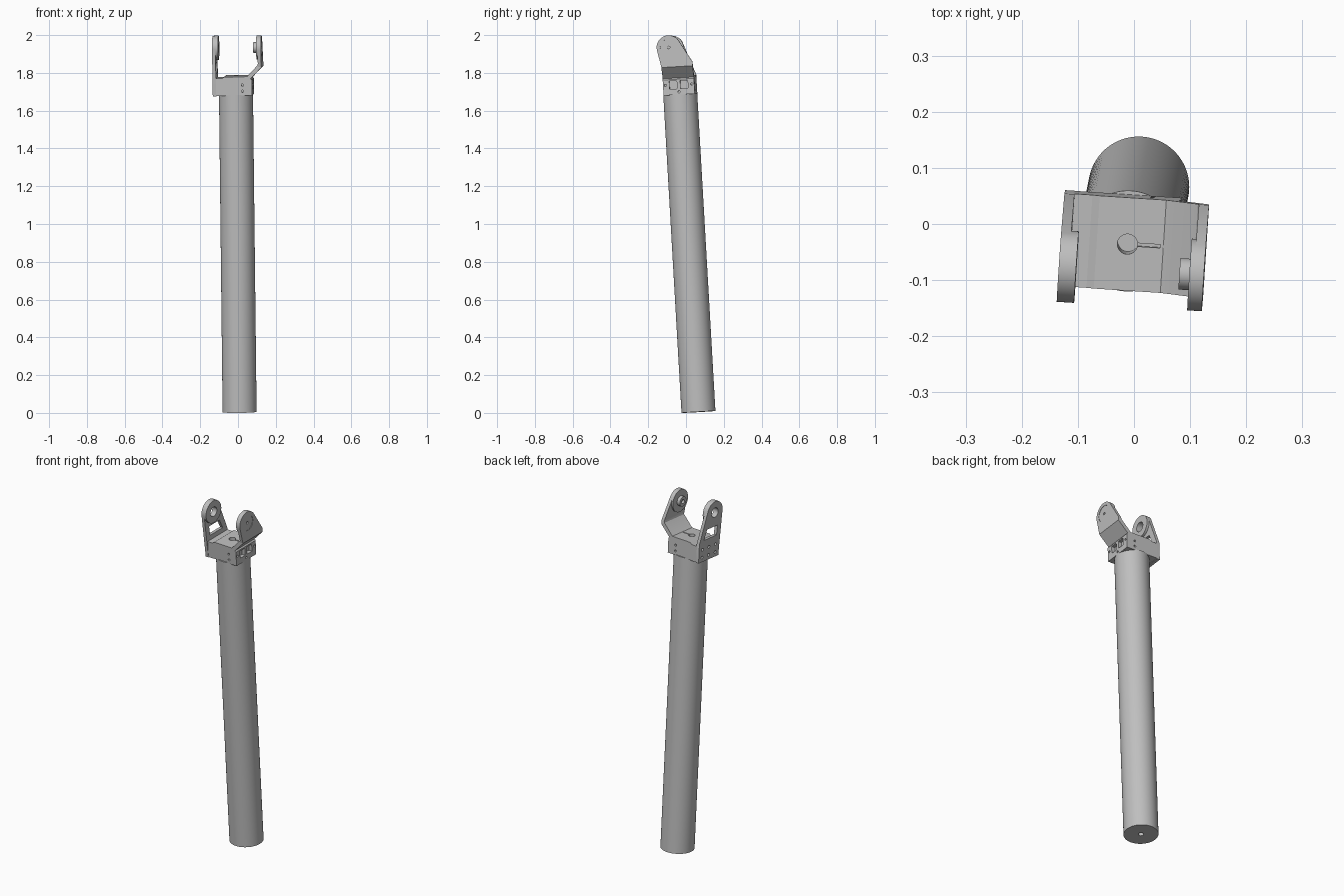
import bpy, bmesh, math
from mathutils import Matrix, Vector
from mathutils.geometry import convex_hull_2d

if "Cube" in bpy.data.objects:
    bpy.data.objects.remove(bpy.data.objects["Cube"])

metal = bpy.data.materials.new("grey_metal")
metal.use_nodes = True
metal.diffuse_color = (0.52, 0.52, 0.52, 1)
metal.node_tree.nodes["Principled BSDF"].inputs["Base Color"].default_value = (0.52, 0.52, 0.52, 1)

# Leaning frame: the tube axis is local z, turned slightly about itself
w = Vector((-0.0113, -0.0573, 1)).normalized()
u = Vector((1, -0.065, 0))
u = (u - w * u.dot(w)).normalized()
v = w.cross(u)
FRAME = Matrix.Translation((0.0085, 0.066, 0.005)) @ Matrix((u, v, w)).transposed().to_4x4()


def prism(name, pts, axis, lo, hi):
    """Extrude a flat outline along a local axis; pts are the other two coordinates in order."""
    bm = bmesh.new()

    def place(p, t):
        c = list(p)
        c.insert("xyz".index(axis), t)
        return bm.verts.new(c)
    a = [place(p, lo) for p in pts]
    b = [place(p, hi) for p in pts]
    bm.faces.new(a)
    bm.faces.new(b[::-1])
    n = len(pts)
    for i in range(n):
        j = (i + 1) % n
        bm.faces.new((a[j], a[i], b[i], b[j]))
    bmesh.ops.recalc_face_normals(bm, faces=bm.faces)
    mesh = bpy.data.meshes.new(name)
    bm.to_mesh(mesh)
    bm.free()
    obj = bpy.data.objects.new(name, mesh)
    bpy.context.collection.objects.link(obj)
    mesh.materials.append(metal)
    obj.matrix_world = FRAME
    return obj


def circle(cx, cy, r, n=48):
    return [(cx + r * math.cos(math.tau * i / n), cy + r * math.sin(math.tau * i / n)) for i in range(n)]


def rect(cx, cy, sx, sy):
    return [(cx + i * sx / 2, cy + j * sy / 2) for i, j in ((-1, -1), (1, -1), (1, 1), (-1, 1))]


def hull(pts):
    return [pts[i] for i in convex_hull_2d([Vector(p) for p in pts])]


def hole(axis, cx, cy, r, lo, hi, n=24):
    return prism("cutter", circle(cx, cy, r, n), axis, lo, hi)


def finish(obj, cutters=()):
    """Cut holes one by one, then smooth the round walls."""
    bpy.ops.object.select_all(action='DESELECT')
    obj.select_set(True)
    bpy.context.view_layer.objects.active = obj
    for c in cutters:
        c.hide_render = True
        mod = obj.modifiers.new("cut", 'BOOLEAN')
        mod.operation, mod.solver, mod.object = 'DIFFERENCE', 'EXACT', c
        bpy.ops.object.modifier_apply(modifier=mod.name)
        bpy.data.objects.remove(c)
    bpy.ops.object.shade_smooth_by_angle(angle=math.radians(30))


HALF = 0.083               # half depth of the bracket
HY, HZ, HR = -0.038, 1.934, 0.064   # fork eye centre and radius
OUT_L, OUT_R = -0.118, 0.141
BASE, TOP = 1.682, 1.782

# Long tube with a centre hole in its lower end
tube = prism("tube", circle(0, 0, 0.09, 96), 'z', 0, 1.686)
finish(tube, [hole('z', 0, 0, 0.014, -0.02, 0.12)])

# Bracket body between the two arms
body = prism("bracket_body", [(-0.102, BASE), (0.09, BASE), (0.09, 1.764), (0.074, TOP),
                              (-0.055, TOP), (-0.068, 1.773), (-0.102, 1.773)], 'y', -HALF, HALF)
cuts = [hole('z', 0, 0, 0.018, 1.70, 1.80, 32),
        prism("cutter", rect(0.04, 0, 0.08, 0.006), 'z', 1.765, 1.80)]
for s in (-1, 1):
    for z in (1.705, 1.738):
        cuts.append(hole('y', 0.04, z, 0.006, s * 0.07, s * 0.1, 16))
    cuts.append(prism("cutter", rect(s * 0.029, 1.735, 0.04, 0.042), 'x', 0.07, 0.1))
    cuts.append(hole('x', s * 0.07, 1.735, 0.006, 0.07, 0.1, 16))
cuts.append(hole('x', 0, 1.697, 0.006, 0.07, 0.1, 16))
finish(body, cuts)

# Right-hand side of the fork as drawn on -x: flat plate with a window and screw holes
plate = prism("straight_arm", hull(circle(HY, HZ, HR, 64) + [(-HALF, BASE - 0.003), (HALF, BASE - 0.003),
                                                            (HALF, 1.785), (-HALF, 1.785)]),
              'x', OUT_L, OUT_L + 0.018)
cuts = [hole('x', HY, HZ, 0.027, -0.2, 0, 32),
        prism("cutter", [(-0.06, 1.80), (0.045, 1.80), (0.022, 1.855), (-0.066, 1.855)], 'x', -0.2, 0)]
for y in (-0.055, 0, 0.055):
    for z in (1.705, 1.75):
        cuts.append(hole('x', y, z, 0.008, -0.2, OUT_L + 0.015, 16))
finish(plate, cuts)

# Thick bearing ring on the straight arm, with a circle of screw holes
ring = prism("bearing_ring", circle(HY, HZ, HR, 64), 'x', OUT_L, OUT_L + 0.031)
cuts = [hole('x', HY, HZ, 0.027, -0.2, 0, 32)]
for y, z in circle(HY, HZ, 0.042, 8):
    cuts.append(hole('x', y, z, 0.005, -0.2, OUT_L + 0.01, 12))
finish(ring, cuts)

# Sloping web that carries the offset arm
web = prism("sloping_web", [(0.058, 1.779), (0.079, 1.766), (OUT_R, 1.830), (OUT_R, 1.852),
                            (0.123, 1.852), (0.121, 1.842), (0.064, TOP)], 'y', -HALF, HALF)
finish(web)

# Offset arm plate, its round head and inner pivot boss
arm = prism("offset_arm", hull(circle(HY, HZ, HR, 64) + [(-HALF, 1.832), (HALF, 1.832), (HALF, 1.852)]),
            'x', OUT_R - 0.018, OUT_R)
finish(arm, [hole('x', HY, HZ, 0.045, OUT_R - 0.002, 0.2, 48), hole('x', HY, HZ, 0.007, 0.13, 0.2, 16)])
finish(prism("arm_head", circle(HY, HZ, HR, 64), 'x', OUT_R - 0.026, OUT_R - 0.010))
boss = prism("pivot_boss", circle(HY, HZ, 0.028, 40), 'x', OUT_R - 0.044, OUT_R - 0.02)
finish(boss, [hole('x', HY, HZ, 0.012, 0.05, OUT_R - 0.03)])
